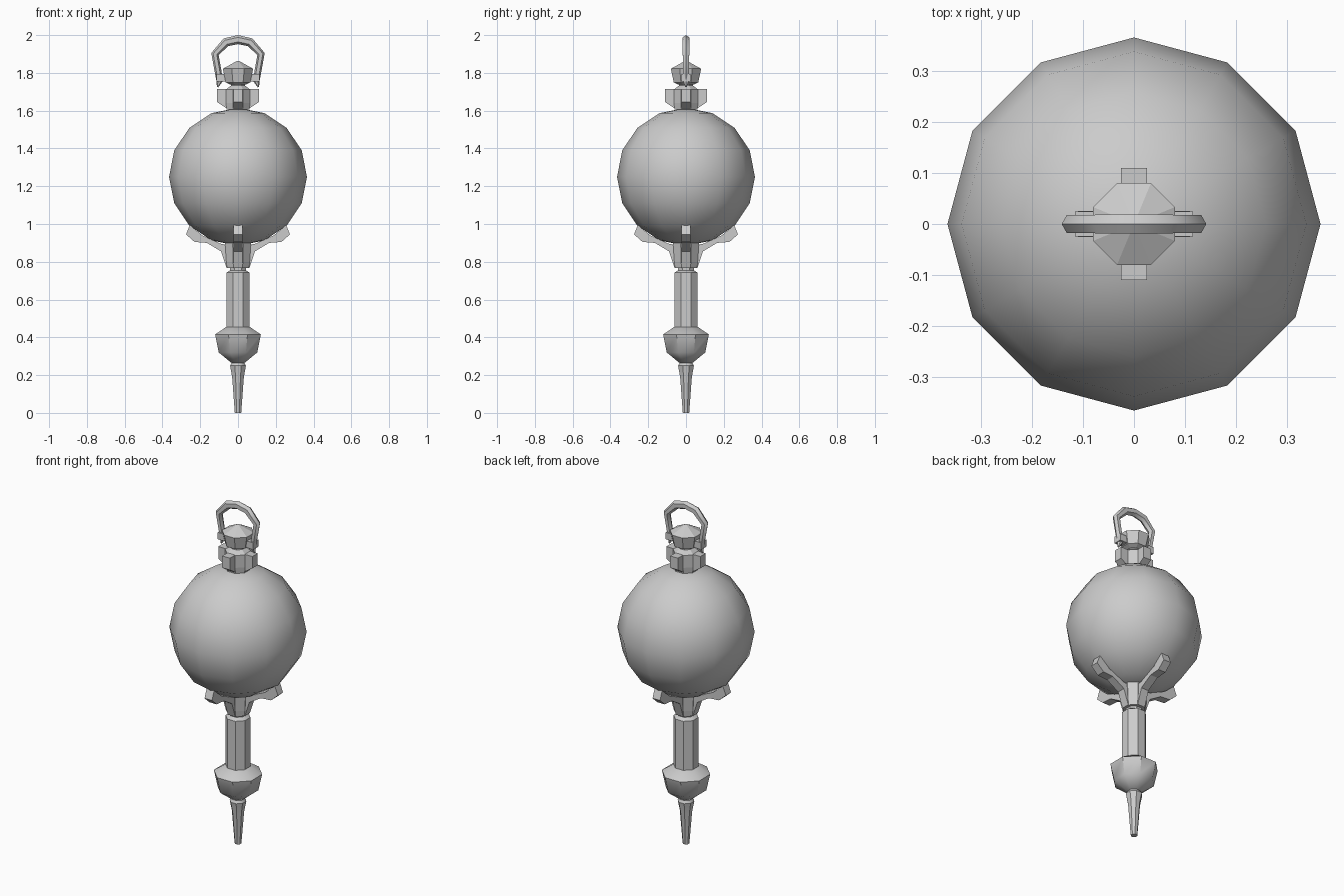
import bpy, bmesh, math
from math import pi, sin, cos

if "Cube" in bpy.data.objects:
    bpy.data.objects.remove(bpy.data.objects["Cube"])


def finish(bm, name, angle=None):
    bmesh.ops.recalc_face_normals(bm, faces=bm.faces)
    me = bpy.data.meshes.new(name)
    bm.to_mesh(me)
    bm.free()
    ob = bpy.data.objects.new(name, me)
    bpy.context.collection.objects.link(ob)
    if angle:
        bpy.ops.object.select_all(action='DESELECT')
        ob.select_set(True)
        bpy.context.view_layer.objects.active = ob
        bpy.ops.object.shade_smooth_by_angle(angle=math.radians(angle))
    return ob


def lathe(name, profile, sides=8, angle=None):
    """Closed turned part; the profile gives half-widths across the flats."""
    bm = bmesh.new()
    rings = []
    for r, z in profile:
        r /= cos(pi / sides)
        rings.append([bm.verts.new((r * cos((k + .5) * 2 * pi / sides),
                                    r * sin((k + .5) * 2 * pi / sides), z))
                      for k in range(sides)])
    for a, b in zip(rings, rings[1:]):
        for k in range(sides):
            j = (k + 1) % sides
            bm.faces.new((a[k], a[j], b[j], b[k]))
    bm.faces.new(rings[0])
    bm.faces.new(rings[-1])
    return finish(bm, name, angle)


def four_fins(name, outline, half_width):
    """Extruded radial outline repeated in the four axis directions."""
    bm = bmesh.new()
    for q in range(4):
        c, s = cos(q * pi / 2), sin(q * pi / 2)
        sides = [[bm.verts.new((x * c - y * s, x * s + y * c, z)) for x, z in outline]
                 for y in (-half_width, half_width)]
        n = len(outline)
        for i in range(n):
            j = (i + 1) % n
            bm.faces.new((sides[0][i], sides[0][j], sides[1][j], sides[1][i]))
        bm.faces.new(sides[0])
        bm.faces.new(sides[1])
    return finish(bm, name)


# Pointed tip, bulb and shaft
lathe("tip", [(.017, 0), (.031, .19), (.042, .25), (.03, .27), (.03, .29)], angle=40)
lathe("bulb", [(.035, .265), (.102, .32), (.121, .415), (.063, .455)], angle=40)
lathe("shaft", [(.062, .44), (.062, .742), (.042, .755), (.042, .78)], angle=40)

# Claw cradle under the orb
lathe("cradle_core", [(.058, .767), (.062, .80), (.07, .92)])
four_fins("claws", [(.03, .767), (.06, .767), (.09, .855), (.165, .9), (.23, .905),
                    (.275, .945), (.255, .995), (.19, .94), (.09, .895), (.03, .885)], .024)

# Orb
bm = bmesh.new()
bmesh.ops.create_uvsphere(bm, u_segments=12, v_segments=8, radius=.365)
bmesh.ops.translate(bm, verts=bm.verts, vec=(0, 0, 1.25))
finish(bm, "orb", 60)

# Finned collar, neck and cap
lathe("collar_core", [(.06, 1.605), (.064, 1.64), (.064, 1.712), (.038, 1.732), (.038, 1.75)])
four_fins("collar_fins", [(.03, 1.612), (.06, 1.612), (.11, 1.645), (.11, 1.714), (.03, 1.714)], .025)
lathe("cap", [(.04, 1.738), (.065, 1.75), (.08, 1.822), (.004, 1.864)])

# Carrying ring: six-sided tube with tapered tails
half = [(.108, 1.725, .004), (.098, 1.755, .016), (.104, 1.80, .018), (.122, 1.90, .020),
        (.064, 1.962, .024)]
path = half + [(0, 1.976, .024)] + [(-x, z, r) for x, z, r in reversed(half)]
bm = bmesh.new()
rings = []
for i, (x, z, r) in enumerate(path):
    a, b = path[max(i - 1, 0)], path[min(i + 1, len(path) - 1)]
    tx, tz = b[0] - a[0], b[1] - a[1]
    l = math.hypot(tx, tz)
    nx, nz = tz / l, -tx / l
    rings.append([bm.verts.new((x + nx * r * cos(k * pi / 3),
                                min(r, .021) * sin(k * pi / 3),
                                z + nz * r * cos(k * pi / 3))) for k in range(6)])
for a, b in zip(rings, rings[1:]):
    for k in range(6):
        j = (k + 1) % 6
        bm.faces.new((a[k], a[j], b[j], b[k]))
bm.faces.new(rings[0])
bm.faces.new(rings[-1])
finish(bm, "carrying_ring", 50)

# Pivot blocks joining the ring to the cap
for side, label in ((-1, "left"), (1, "right")):
    bm = bmesh.new()
    bmesh.ops.create_cube(bm, size=1)
    bmesh.ops.scale(bm, verts=bm.verts, vec=(.05, .048, .04))
    bmesh.ops.translate(bm, verts=bm.verts, vec=(side * .09, 0, 1.775))
    finish(bm, label + "_ring_pivot")
